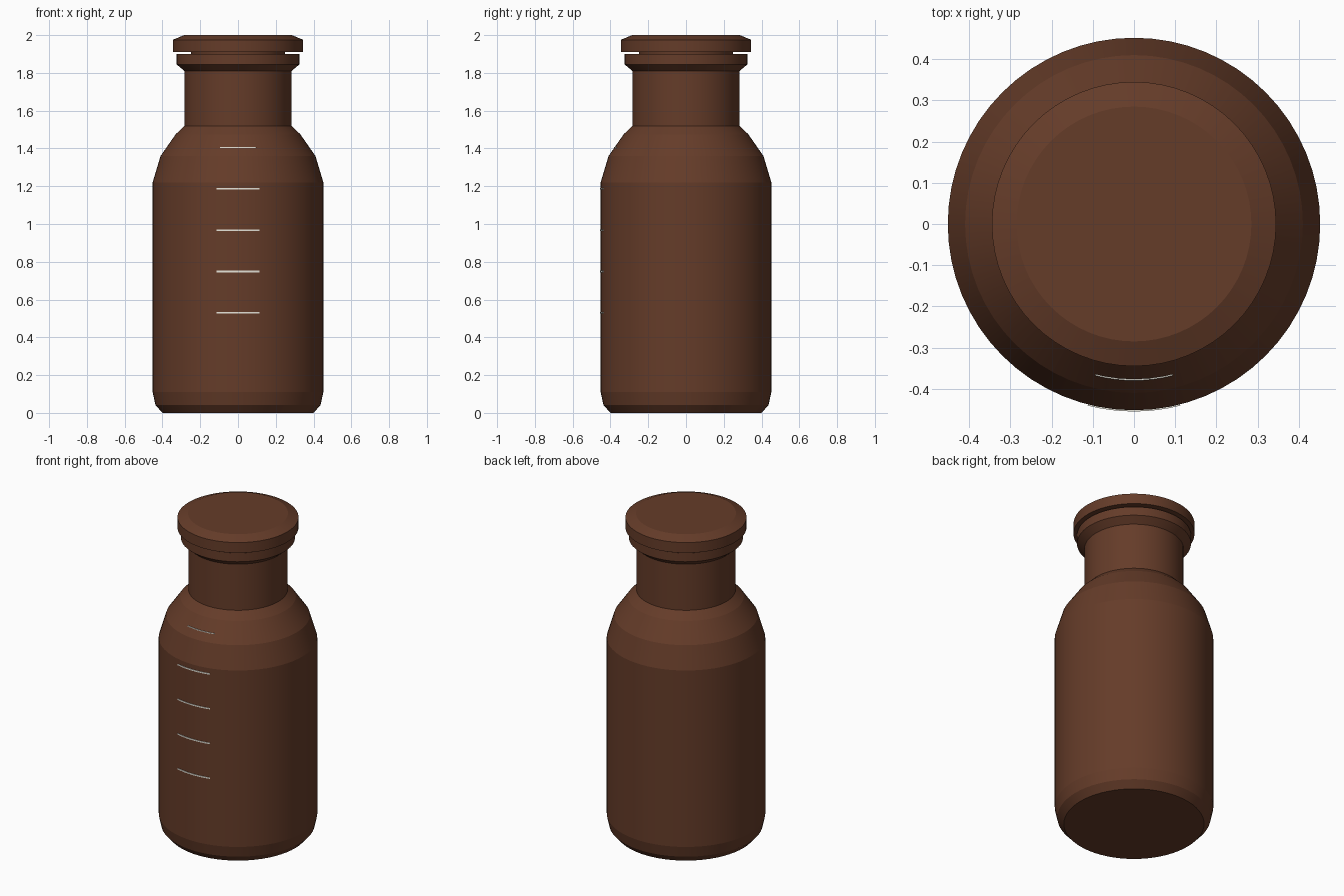
import bpy, bmesh, math

if "Cube" in bpy.data.objects:
    bpy.data.objects.remove(bpy.data.objects["Cube"])

SEG = 64


def material(name, rgb):
    m = bpy.data.materials.new(name)
    m.diffuse_color = (*rgb, 1)
    m.use_nodes = True
    m.node_tree.nodes["Principled BSDF"].inputs["Base Color"].default_value = m.diffuse_color
    return m


def finish(bm, name, mat, smooth=math.radians(10)):
    bmesh.ops.remove_doubles(bm, verts=bm.verts, dist=1e-5)
    bmesh.ops.recalc_face_normals(bm, faces=bm.faces)
    me = bpy.data.meshes.new(name)
    bm.to_mesh(me)
    bm.free()
    me.materials.append(mat)
    ob = bpy.data.objects.new(name, me)
    bpy.context.collection.objects.link(ob)
    bpy.context.view_layer.objects.active = ob
    ob.select_set(True)
    bpy.ops.object.shade_smooth_by_angle(angle=smooth)
    ob.select_set(False)
    return ob


def lathe(name, profile, mat):
    """Revolve (radius, z) points that start and end on the axis."""
    bm = bmesh.new()
    vs = [bm.verts.new((r, 0, z)) for r, z in profile]
    es = [bm.edges.new(p) for p in zip(vs, vs[1:])]
    bmesh.ops.spin(bm, geom=vs + es, cent=(0, 0, 0), axis=(0, 0, 1),
                   angle=math.tau, steps=SEG, use_merge=True)
    return finish(bm, name, mat)


def arc_mark(name, radius, z, half_angle, mat, height=0.008, depth=0.006, n=8):
    """Thin curved bar hugging the front of the bottle."""
    bm = bmesh.new()
    rings = []
    for i in range(n + 1):
        a = -math.pi / 2 + half_angle * (2 * i / n - 1)
        rings.append([bm.verts.new((r * math.cos(a), r * math.sin(a), z + h))
                      for r, h in ((radius - depth, -height / 2), (radius, -height / 2),
                                   (radius, height / 2), (radius - depth, height / 2))])
    for p, q in zip(rings, rings[1:]):
        for k in range(4):
            bm.faces.new((p[k], p[(k + 1) % 4], q[(k + 1) % 4], q[k]))
    bm.faces.new(rings[0])
    bm.faces.new(rings[-1])
    return finish(bm, name, mat)


glass = material("amber_glass", (0.13, 0.045, 0.022))
white = material("mark_white", (0.8, 0.78, 0.7))

# Hollow bottle: outer wall up to the lip, then back down the inside
lathe("bottle", [
    (0, 0), (0.40, 0), (0.437, 0.042), (0.452, 0.11), (0.452, 1.22),
    (0.41, 1.36), (0.33, 1.475), (0.283, 1.52), (0.283, 1.81),
    (0.325, 1.845), (0.325, 1.90), (0.255, 1.90), (0.255, 1.50),
    (0.38, 1.36), (0.42, 1.22), (0.42, 0.11), (0.39, 0.04), (0, 0.04)], glass)

# Stopper: plug in the neck and a wide bevelled cap
lathe("stopper", [
    (0, 1.70), (0.235, 1.70), (0.25, 1.91), (0.345, 1.91),
    (0.345, 1.975), (0.285, 2.0), (0, 2.0)], glass)

# Graduation marks on the front, the top one on the sloping shoulder
for i in range(5):
    z = 0.53 + 0.2185 * i
    arc_mark(f"graduation_mark_{i + 1}", 0.455 if i < 4 else 0.380, z, 0.25, white)
